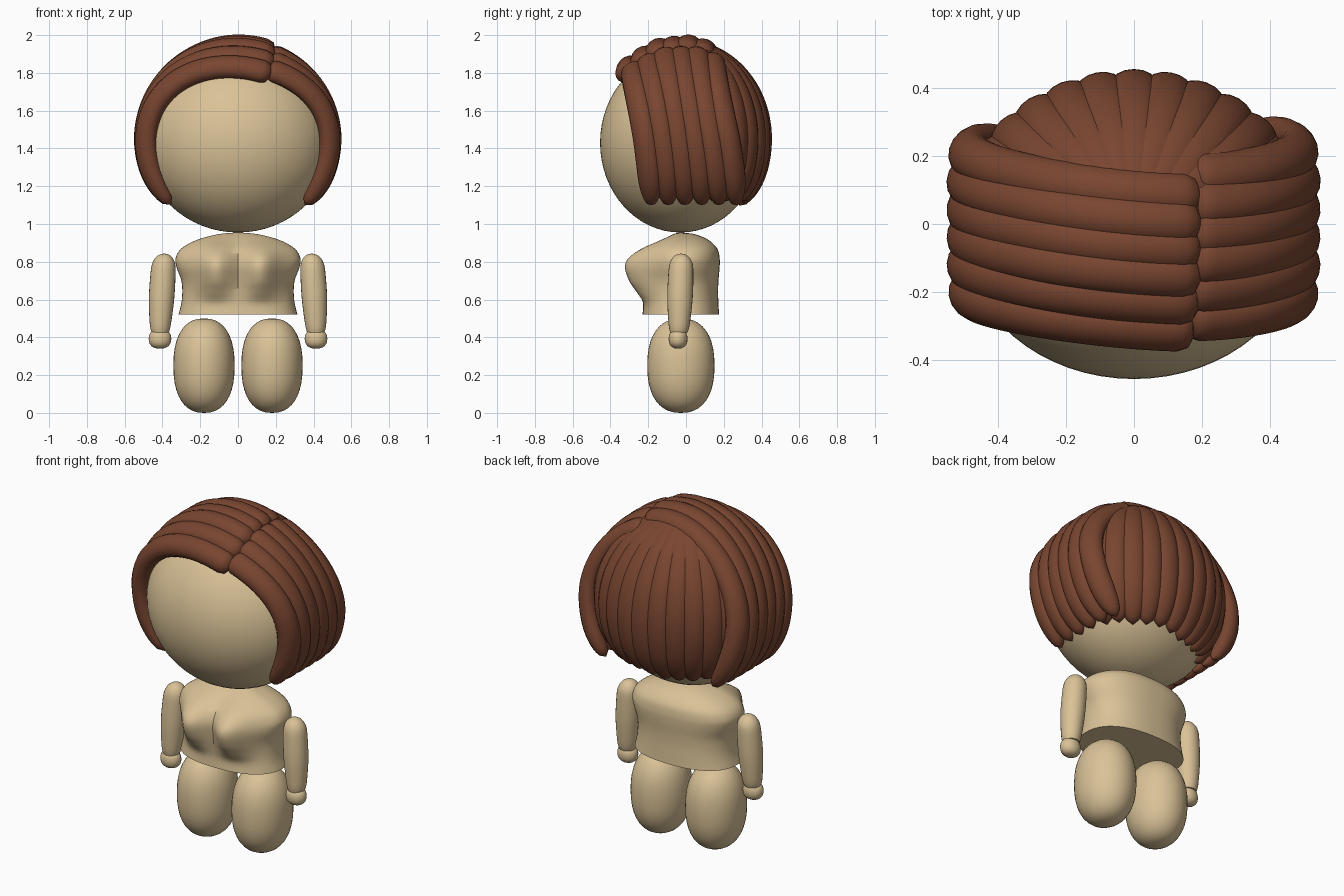
import bpy, bmesh, random
from math import sin, cos, pi, radians, asin, copysign, exp, sqrt
from mathutils import Vector

if "Cube" in bpy.data.objects:
    bpy.data.objects.remove(bpy.data.objects["Cube"])

random.seed(4)


def material(name, rgb):
    m = bpy.data.materials.new(name)
    m.diffuse_color = (*rgb, 1)
    m.use_nodes = True
    m.node_tree.nodes["Principled BSDF"].inputs["Base Color"].default_value = m.diffuse_color
    return m


skin = material("skin", (0.70, 0.54, 0.31))
brown = material("hair_brown", (0.19, 0.06, 0.03))


def loft(name, rings, mat):
    """Skin a list of point rings, capping both ends."""
    bm = bmesh.new()
    vr = [[bm.verts.new(p) for p in r] for r in rings]
    n = len(vr[0])
    for a, b in zip(vr, vr[1:]):
        for i in range(n):
            j = (i + 1) % n
            bm.faces.new((a[i], a[j], b[j], b[i]))
    bm.faces.new(vr[0][::-1])
    bm.faces.new(vr[-1])
    bmesh.ops.recalc_face_normals(bm, faces=bm.faces)
    me = bpy.data.meshes.new(name)
    bm.to_mesh(me)
    bm.free()
    me.materials.append(mat)
    ob = bpy.data.objects.new(name, me)
    bpy.context.collection.objects.link(ob)
    bpy.ops.object.select_all(action='DESELECT')
    ob.select_set(True)
    bpy.context.view_layer.objects.active = ob
    bpy.ops.object.shade_smooth_by_angle(angle=radians(50))
    return ob


def spow(v, e):
    return copysign(abs(v) ** e, v)


def egg(name, c, r, e=1.0, seg=40):
    """Ellipsoid; e below 1 gives fuller, squarer ends."""
    rings = []
    for k in range(seg // 2 + 1):
        p = -pi / 2 + 0.01 + (pi - 0.02) * k / (seg // 2)
        rr, zz = spow(cos(p), e), spow(sin(p), e)
        rings.append([(c[0] + r[0] * rr * cos(2 * pi * i / seg),
                       c[1] + r[1] * rr * sin(2 * pi * i / seg),
                       c[2] + r[2] * zz) for i in range(seg)])
    return loft(name, rings, skin)


def smooth_rows(rows, steps=5):
    """Catmull-Rom interpolation of a profile table."""
    out = []
    for k in range(len(rows) - 1):
        a, b, c, d = (rows[max(0, min(len(rows) - 1, k + o))] for o in (-1, 0, 1, 2))
        for s in range(steps):
            t = s / steps
            out.append([0.5 * (2 * q + (r - p) * t + (2 * p - 5 * q + 4 * r - u) * t * t
                               + (3 * q - p - 3 * r + u) * t ** 3)
                        for p, q, r, u in zip(a, b, c, d)])
    return out + [list(rows[-1])]


# Head
egg("head", (0, -0.03, 1.43), (0.5, 0.425, 0.475), seg=64)

# Torso: z, half width, front y, back y, bust depth
torso = [(.52, .315, -.23, .175, 0), (.58, .30, -.225, .172, .005), (.64, .295, -.215, .17, .055),
         (.70, .30, -.21, .172, .10), (.77, .325, -.21, .178, .12), (.82, .33, -.195, .178, .115),
         (.87, .30, -.17, .165, .07), (.915, .22, -.12, .12, .02), (.945, .11, -.07, .05, 0),
         (.955, .01, -.035, -.025, 0)]
rings = []
for z, w, f, b, g in smooth_rows(torso):
    ring = []
    for i in range(64):
        a = 2 * pi * i / 64
        x, s = w * spow(cos(a), 0.85), spow(sin(a), 0.85)
        y = -0.03 + s * ((b + .03) if s > 0 else (-.03 - f))
        if s < 0:
            y -= g * exp(-((abs(x) - .12) / .10) ** 2) * min(1, -s * 1.4)
        ring.append((x, y, z))
    rings.append(ring)
loft("torso", rings, skin)

# Arms, hands and legs: arm table is z, x, y, radius
arm = [(.425, .412, -.038, .046), (.47, .411, -.036, .056), (.60, .405, -.032, .067),
       (.72, .398, -.028, .067), (.785, .394, -.026, .062), (.82, .392, -.026, .046),
       (.838, .391, -.026, .024), (.843, .391, -.026, .003)]
for side, s in (("right", 1), ("left", -1)):
    loft(side + "_arm", [[(s * (x + r * cos(2 * pi * i / 24)), y + r * sin(2 * pi * i / 24), z)
                          for i in range(24)] for z, x, y, r in smooth_rows(arm)], skin)
    egg(side + "_hand", (s * .413, -.042, .392), (.06, .05, .052), .85, 24)
    egg(side + "_leg", (s * .18, -.027, .25), (.162, .178, .25), .85)

# Hair: flattened tubes laid over an ellipsoid
CENTRE = Vector((0, -0.02, 1.45))


def strand(name, path, w, h):
    rings, n = [], len(path)
    for k, p in enumerate(path):
        t = k / (n - 1)
        tan = (path[min(k + 1, n - 1)] - path[max(k - 1, 0)]).normalized()
        d = p - CENTRE
        nor = Vector((d.x / .29, d.y / .21, d.z / .30))
        nor = (nor - tan * nor.dot(tan)).normalized()
        side = tan.cross(nor)
        start = sqrt(max(0, 1 - (1 - min(1, t / .05)) ** 2))
        end = sqrt(max(0, 1 - max(0, (t - .78) / .22) ** 2.2))
        f = max(.03, start * end)
        fh = max(.03, start * end ** .8)
        rings.append([p + side * (w * f * cos(a)) + nor * (h * fh * sin(a))
                      for a in (2 * pi * i / 16 for i in range(16))])
    loft(name, rings, brown)


def side_path(s, part_x, y0, y1, drop, n=44):
    """Over the head from the parting down to one side (s = +1 or -1)."""
    path = []
    p0, p1 = s * asin(part_x / .49), radians(134)
    for k in range(n):
        t = k / (n - 1)
        u = t * t * (3 - 2 * t)
        y = y0 + (y1 - y0) * u
        ph = p0 + (p1 - p0) * t
        a = .495 * (1 - abs(y / .42) ** 4) ** .25
        c = .55 * sqrt(1 - ((y + .02) / .46) ** 2) - .05 - drop
        path.append(Vector((s * a * sin(ph), y, 1.45 + (c if cos(ph) > 0 else .5) * cos(ph))))
    return path


# Back fan from the crown
for i in range(11):
    az = radians(30 + 12 * i)
    path = []
    end = radians(133 + random.uniform(-2, 2))
    for k in range(40):
        ph = radians(12) + (end - radians(12)) * k / 39
        path.append(Vector((.485 * sin(ph) * cos(az), -.01 + .42 * sin(ph) * sin(az),
                            1.45 + (.48 if cos(ph) > 0 else .5) * cos(ph))))
    strand(f"back_hair_{i + 1}", path, .07, .045)

# Right side strands
for i in range(6):
    t = i / 5
    strand(f"right_hair_{i + 1}",
           side_path(1, .16, -.285 + .43 * t, -.185 + .45 * t, .008 + .006 * (i % 2)),
           .066, .052)

# Left side strands sweep across the forehead from the parting
for i in range(6):
    t = i / 5
    strand(f"left_hair_{i + 1}",
           side_path(-1, .20, -.315 + .40 * t, -.185 + .43 * t, .006 * (i % 2)),
           .066, .055)
